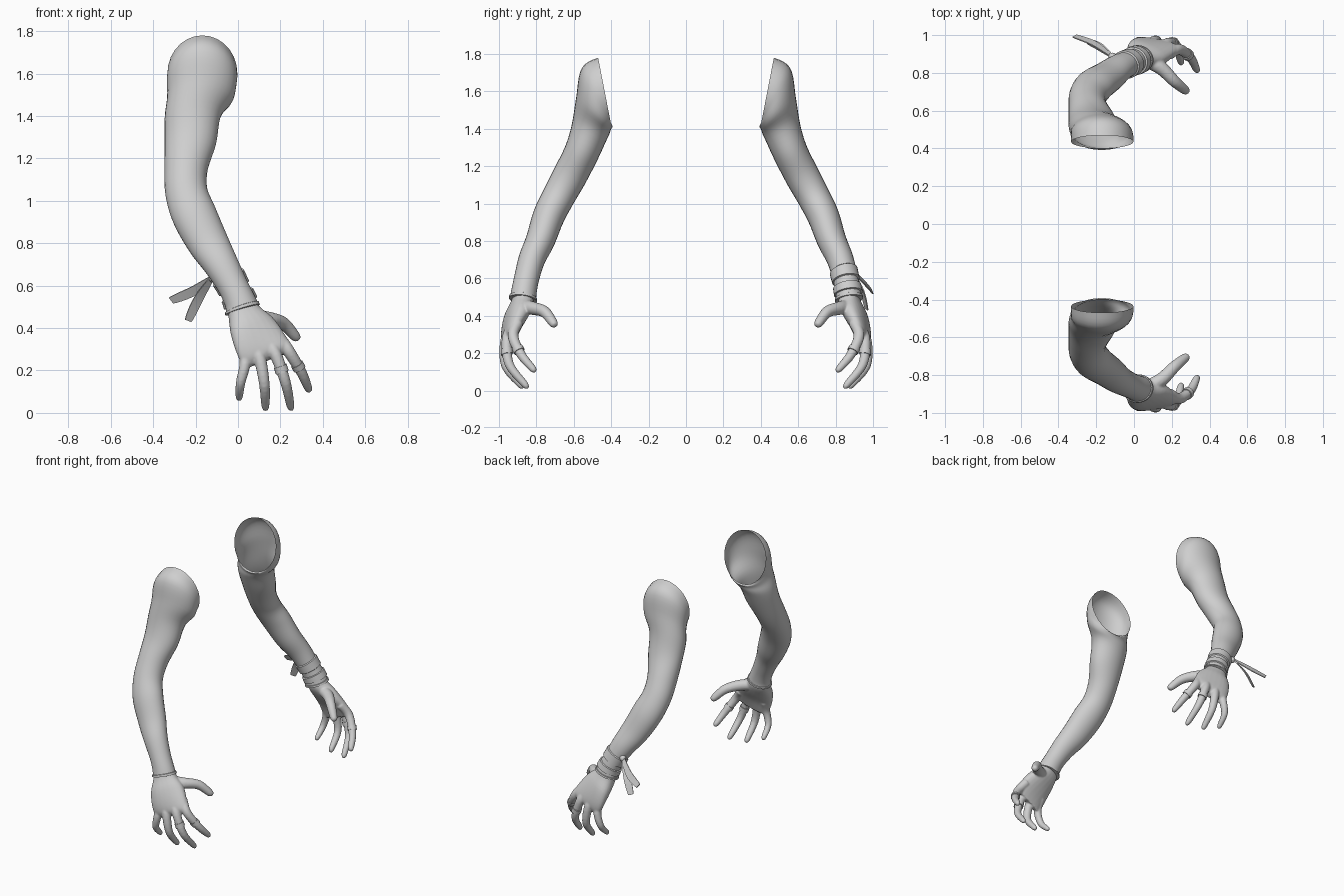
import bpy, bmesh, math
from mathutils import Vector

if "Cube" in bpy.data.objects:
    bpy.data.objects.remove(bpy.data.objects["Cube"])

mat = bpy.data.materials.new("light_grey")
mat.diffuse_color = (0.62, 0.62, 0.62, 1)
mat.use_nodes = True
mat.node_tree.nodes["Principled BSDF"].inputs["Base Color"].default_value = mat.diffuse_color


def smooth_rows(rows, steps):
    """Catmull-Rom interpolation of rows of numbers."""
    out = []
    for i in range(len(rows) - 1):
        p0, p1, p2 = rows[max(i - 1, 0)], rows[i], rows[i + 1]
        p3 = rows[min(i + 2, len(rows) - 1)]
        for k in range(steps):
            t = k / steps
            out.append([0.5 * (2 * b + (c - a) * t + (2 * a - 5 * b + 4 * c - d) * t * t
                               + (3 * b - a - 3 * c + d) * t ** 3)
                        for a, b, c, d in zip(p0, p1, p2, p3)])
    return out + [list(rows[-1])]


def tube_rows(pts, steps=4, tilt=()):
    """Rows x,y,z,a,b gain a tangent (optionally overridden), then get smoothed."""
    rows = []
    for i, p in enumerate(pts):
        d = Vector(pts[min(i + 1, len(pts) - 1)][:3]) - Vector(pts[max(i - 1, 0)][:3])
        if i < len(tilt):
            d = Vector(tilt[i])
        rows.append(list(p) + list(d.normalized()))
    return smooth_rows(rows, steps)


def row_ring(r, n, grow=0.0):
    c, t = Vector(r[:3]), Vector(r[5:8]).normalized()
    u = (Vector((1, 0, 0)) - t * t.x).normalized()
    v = t.cross(u)
    return [c + u * (r[3] + grow) * math.cos(2 * math.pi * k / n)
            + v * (r[4] + grow) * math.sin(2 * math.pi * k / n) for k in range(n)]


def loft(bm, rings, cap_start=True, cap_end=True):
    vs = [[bm.verts.new(p) for p in ring] for ring in rings]
    n = len(vs[0])
    for a, b in zip(vs, vs[1:]):
        for k in range(n):
            bm.faces.new((a[k], a[(k + 1) % n], b[(k + 1) % n], b[k]))
    if cap_start:
        bm.faces.new(vs[0][::-1])
    if cap_end:
        bm.faces.new(vs[-1])


def finish(bm, name, side, angle=50, remesh=0):
    """Mirror to the wanted side and make the object."""
    if bm.faces and not remesh and sum(len(e.link_faces) == 1 for e in bm.edges) == 0:
        bmesh.ops.recalc_face_normals(bm, faces=bm.faces)
    if side < 0:
        for v in bm.verts:
            v.co.y *= -1
        bmesh.ops.reverse_faces(bm, faces=bm.faces)
    me = bpy.data.meshes.new(name)
    bm.to_mesh(me)
    bm.free()
    me.materials.append(mat)
    ob = bpy.data.objects.new(name, me)
    bpy.context.collection.objects.link(ob)
    for o in bpy.context.selected_objects:
        o.select_set(False)
    bpy.context.view_layer.objects.active = ob
    ob.select_set(True)
    bpy.ops.object.shade_smooth_by_angle(angle=math.radians(angle))
    if remesh:
        m = ob.modifiers.new("fuse", 'REMESH')
        m.mode, m.voxel_size, m.use_smooth_shade = 'VOXEL', remesh, True
        s = ob.modifiers.new("soften", 'SMOOTH')
        s.factor, s.iterations = 0.5, 4
    return ob


# Arm: centre, half width, half depth from the shoulder opening to the wrist
ARM = [(-.168, .435, 1.60, .165, .183), (-.17, .474, 1.57, .165, .177),
       (-.178, .4925, 1.49, .156, .130), (-.213, .512, 1.40, .132, .105),
       (-.225, .555, 1.28, .122, .094), (-.245, .62, 1.15, .102, .092),
       (-.243, .68, 1.04, .100, .088), (-.205, .735, .93, .106, .085),
       (-.14, .78, .80, .097, .078), (-.08, .825, .70, .082, .071),
       (-.025, .852, .60, .072, .067), (.008, .866, .53, .074, .068),
       (.022, .872, .485, .081, .071)]
TILT = [(0, .98, -.19), (0, .89, -.46), (0, .7, -.71), (0, .45, -.9)]
STEPS = 5
arm_rows = tube_rows(ARM, STEPS, TILT)

# Fingers: base, knuckle, middle joint, tip
FINGERS = {
    "index": [(.19, .90, .36), (.24, .925, .29), (.30, .88, .19), (.338, .805, .10)],
    "middle": [(.14, .93, .34), (.18, .957, .27), (.225, .945, .14), (.252, .845, .012)],
    "ring": [(.08, .94, .32), (.105, .967, .25), (.125, .962, .13), (.13, .87, .012)],
    "little": [(.03, .935, .31), (.033, .965, .23), (.012, .957, .14), (.004, .885, .06)],
    "thumb": [(.08, .86, .45), (.15, .82, .44), (.215, .755, .42), (.285, .697, .345)],
}


def finger_rows(name):
    base, knuckle, mid, tip = [Vector(p) for p in FINGERS[name]]
    k = {"thumb": 1.25, "little": .9}.get(name, 1.0)
    near = mid.lerp(tip, .82)
    spec = [(base, .030), (knuckle, .029), (mid, .025), (near, .019), (tip, .007)]
    return tube_rows([(*p, r * k, r * k) for p, r in spec], 5)


# Palm: centre, half-width vector, half thickness
PALM = [(.01, .868, .52, .062, -.012, .018, .052), (.03, .876, .47, .072, -.025, .024, .056),
        (.065, .902, .41, .098, -.040, .034, .056), (.10, .930, .34, .112, -.034, .041, .046),
        (.128, .945, .28, .114, -.022, .043, .036), (.138, .942, .25, .098, -.016, .038, .022)]


def palm_ring(r, n=24):
    c, w = Vector(r[:3]), Vector(r[3:6])
    v = Vector((.4, .25, -.85)).cross(w).normalized() * r[6]
    ring = []
    for k in range(n):
        ca, sa = math.cos(2 * math.pi * k / n), math.sin(2 * math.pi * k / n)
        ring.append(c + w * math.copysign(abs(ca) ** .85, ca) + v * math.copysign(abs(sa) ** .85, sa))
    return ring


def band(name, side, start, end, grow):
    """Rounded band hugging the arm between two row positions."""
    bm = bmesh.new()
    span = smooth_rows(arm_rows, 3)[start:end + 1]
    n = len(span) - 1
    rings = [row_ring(r, 28, grow * (1.0 if 0 < i < n else 0.0) - (0 if 0 < i < n else .004))
             for i, r in enumerate(span)]
    loft(bm, rings)
    finish(bm, name, side)


def finger_ring(name, side, finger, at):
    bm = bmesh.new()
    r = finger_rows(finger)[at:at + 3]
    loft(bm, [row_ring(r[0], 16), row_ring(r[0], 16, .004), row_ring(r[1], 16, .005), row_ring(r[1], 16)])
    finish(bm, name, side)


for side, label in ((-1, "front"), (1, "back")):
    # Sleeve-like arm, open at the shoulder
    bm = bmesh.new()
    loft(bm, [row_ring(r, 28) for r in arm_rows], cap_start=False)
    finish(bm, label + "_arm", side)

    # Hand with palm and fingers fused together
    bm = bmesh.new()
    loft(bm, [palm_ring(r) for r in smooth_rows(PALM, 4)])
    for f in FINGERS:
        loft(bm, [row_ring(r, 14) for r in finger_rows(f)])
    bmesh.ops.recalc_face_normals(bm, faces=bm.faces)
    finish(bm, label + "_hand", side, remesh=.006)

    # Wrist cuff edge and finger rings
    last = (len(arm_rows) - 1) * 3
    band(label + "_cuff_edge", side, last - 7, last, .005)
    finger_ring(label + "_middle_finger_ring", side, "middle", 7)
    finger_ring(label + "_index_finger_ring", side, "index", 8)

# Wrapped wrist bands on the back arm
last = (len(arm_rows) - 1) * 3
band("upper_wrist_band", 1, last - 37, last - 27, .008)
band("lower_wrist_band", 1, last - 22, last - 11, .009)

# Knot and two ribbon tails
bm = bmesh.new()
bmesh.ops.create_uvsphere(bm, u_segments=12, v_segments=8, radius=.022)
bmesh.ops.translate(bm, verts=bm.verts, vec=(-.115, .885, .635))
finish(bm, "ribbon_knot", 1)
TAILS = {"long": [(-.12, .89, .64), (-.21, .955, .575), (-.315, .995, .53)],
         "short": [(-.12, .89, .64), (-.185, .94, .54), (-.235, .965, .435)]}
for name, pts in TAILS.items():
    bm = bmesh.new()
    rings = []
    path = smooth_rows(pts, 5)
    for i, p in enumerate(path):
        d = (Vector(pts[2]) - Vector(pts[0])).normalized()
        w = d.cross(Vector((.45, -.85, 0))).normalized()
        th = d.cross(w) * .003
        f = i / (len(path) - 1)
        w = w * (.008 + .016 * math.sin(math.pi * min(f * .8, 1)))
        c = Vector(p)
        rings.append([c + w + th, c - w + th, c - w - th, c + w - th])
    loft(bm, rings)
    finish(bm, name + "_ribbon_tail", 1, 30)
